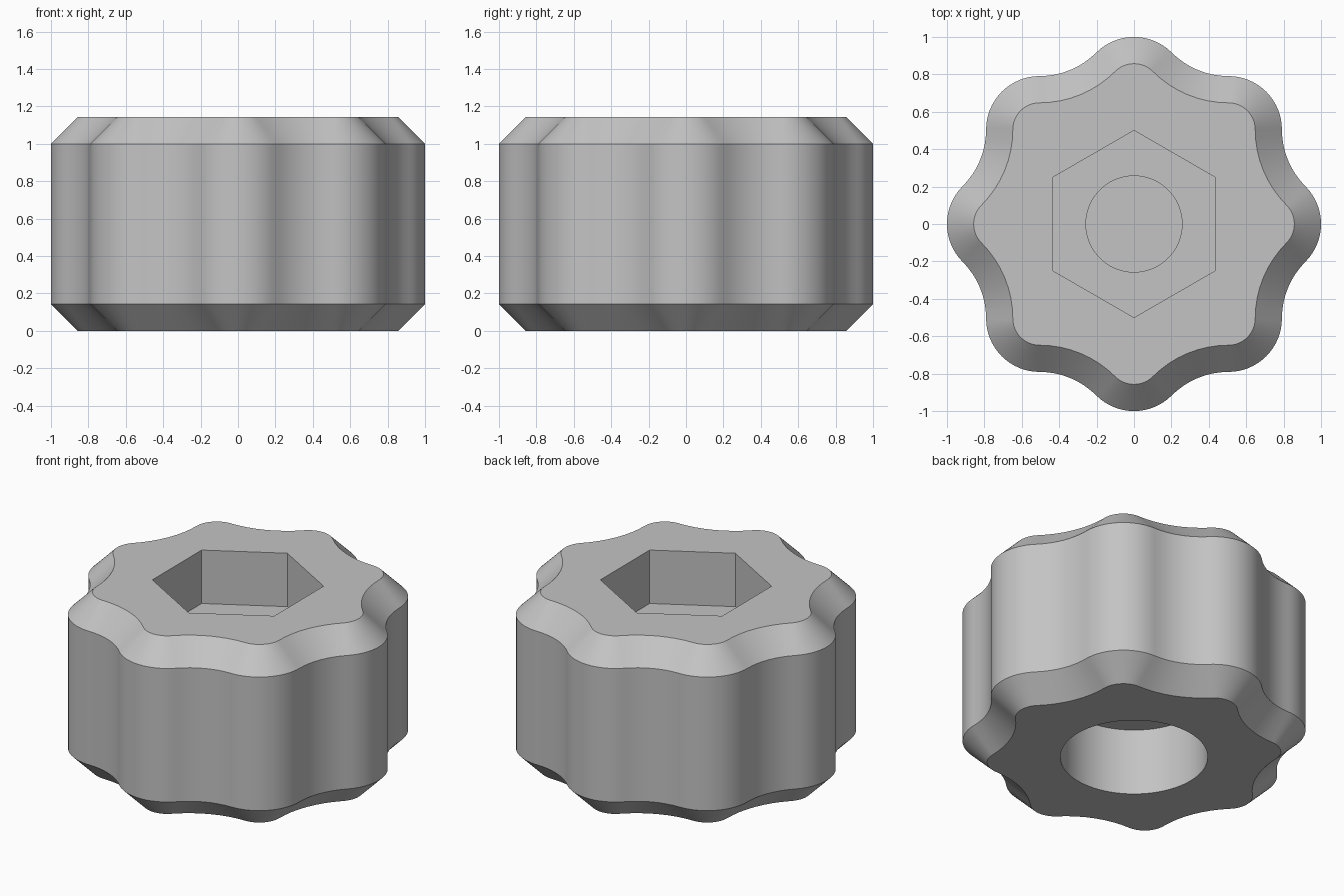
import bpy, bmesh
from math import cos, sin, pi, radians, sqrt
from mathutils import Vector

cube = bpy.data.objects.get("Cube")
if cube:
    bpy.data.objects.remove(cube, do_unlink=True)

UNIT = 1 / 14            # the knob has a radius of 14 design units
HEIGHT, CHAMFER = 16, 2
LOBES, LOBE_DIST, LOBE_RADIUS, VALLEY_RADIUS = 8, 10, 4, 6
HEX_RADIUS, HEX_FLOOR = 7, 11.2
BORE_RADIUS, BORE_FLOOR = 3.6, 6.3
RECESS_RADIUS, RECESS_DEPTH = 6, 6


def polar(angle, r):
    return Vector((cos(angle) * r, sin(angle) * r))


def lobed_outline(inset):
    """Convex lobe arcs joined tangentially by concave valley arcs."""
    pts, steps = [], 16
    pitch = 2 * pi / LOBES
    valley_dist = 2 * LOBE_DIST * cos(pitch / 2)
    for k in range(LOBES):
        a = k * pitch
        for i in range(steps + 1):
            n = a - pitch + 2 * pitch * i / steps
            pts.append(polar(a, LOBE_DIST) + polar(n, LOBE_RADIUS - inset))
        for i in range(1, steps // 2):
            n = a + pitch - pitch * i / (steps // 2)
            pts.append(polar(a + pitch / 2, valley_dist) - polar(n, VALLEY_RADIUS + inset))
    return pts


def polygon(r, sides):
    return [polar(pi / 2 + 2 * pi * i / sides, r) for i in range(sides)]


bm = bmesh.new()


def ring(pts, z):
    return [bm.verts.new((p.x * UNIT, p.y * UNIT, z * UNIT)) for p in pts]


def wall(lower, upper):
    n = len(lower)
    for i in range(n):
        j = (i + 1) % n
        bm.faces.new((lower[i], lower[j], upper[j], upper[i]))


def annulus(outer, inner):
    edges = [bm.edges.get((r[i - 1], r[i])) for r in (outer, inner) for i in range(len(r))]
    bmesh.ops.triangle_fill(bm, use_beauty=True, use_dissolve=False, edges=edges)


# Lobed outer wall with chamfers at both ends
full, inset = lobed_outline(0), lobed_outline(CHAMFER)
shell = [ring(inset, 0), ring(full, CHAMFER),
         ring(full, HEIGHT - CHAMFER), ring(inset, HEIGHT)]
for lower, upper in zip(shell, shell[1:]):
    wall(lower, upper)

# Hexagonal nut pocket in the top
hexagon = polygon(HEX_RADIUS, 6)
hex_rim, hex_base = ring(hexagon, HEIGHT), ring(hexagon, HEX_FLOOR)
wall(hex_base, hex_rim)
annulus(shell[-1], hex_rim)

# Round blind bore in the pocket floor
circle = polygon(BORE_RADIUS, 64)
bore_rim, bore_base = ring(circle, HEX_FLOOR), ring(circle, BORE_FLOOR)
wall(bore_base, bore_rim)
annulus(hex_base, bore_rim)
bm.faces.new(bore_base)

# Wide round recess in the underside
circle = polygon(RECESS_RADIUS, 96)
recess_rim, recess_top = ring(circle, 0), ring(circle, RECESS_DEPTH)
wall(recess_rim, recess_top)
annulus(shell[0], recess_rim)
bm.faces.new(recess_top)

bmesh.ops.recalc_face_normals(bm, faces=bm.faces[:])
mesh = bpy.data.meshes.new("lobed_knob")
bm.to_mesh(mesh)
bm.free()
knob = bpy.data.objects.new("lobed_knob", mesh)
bpy.context.scene.collection.objects.link(knob)

# Plain grey finish
grey = bpy.data.materials.new("plain grey")
grey.use_nodes = True
colour = (0.55, 0.55, 0.55, 1)
grey.diffuse_color = colour
grey.node_tree.nodes["Principled BSDF"].inputs["Base Color"].default_value = colour
mesh.materials.append(grey)

bpy.ops.object.select_all(action="DESELECT")
knob.select_set(True)
bpy.context.view_layer.objects.active = knob
bpy.ops.object.shade_smooth_by_angle(angle=radians(30))
